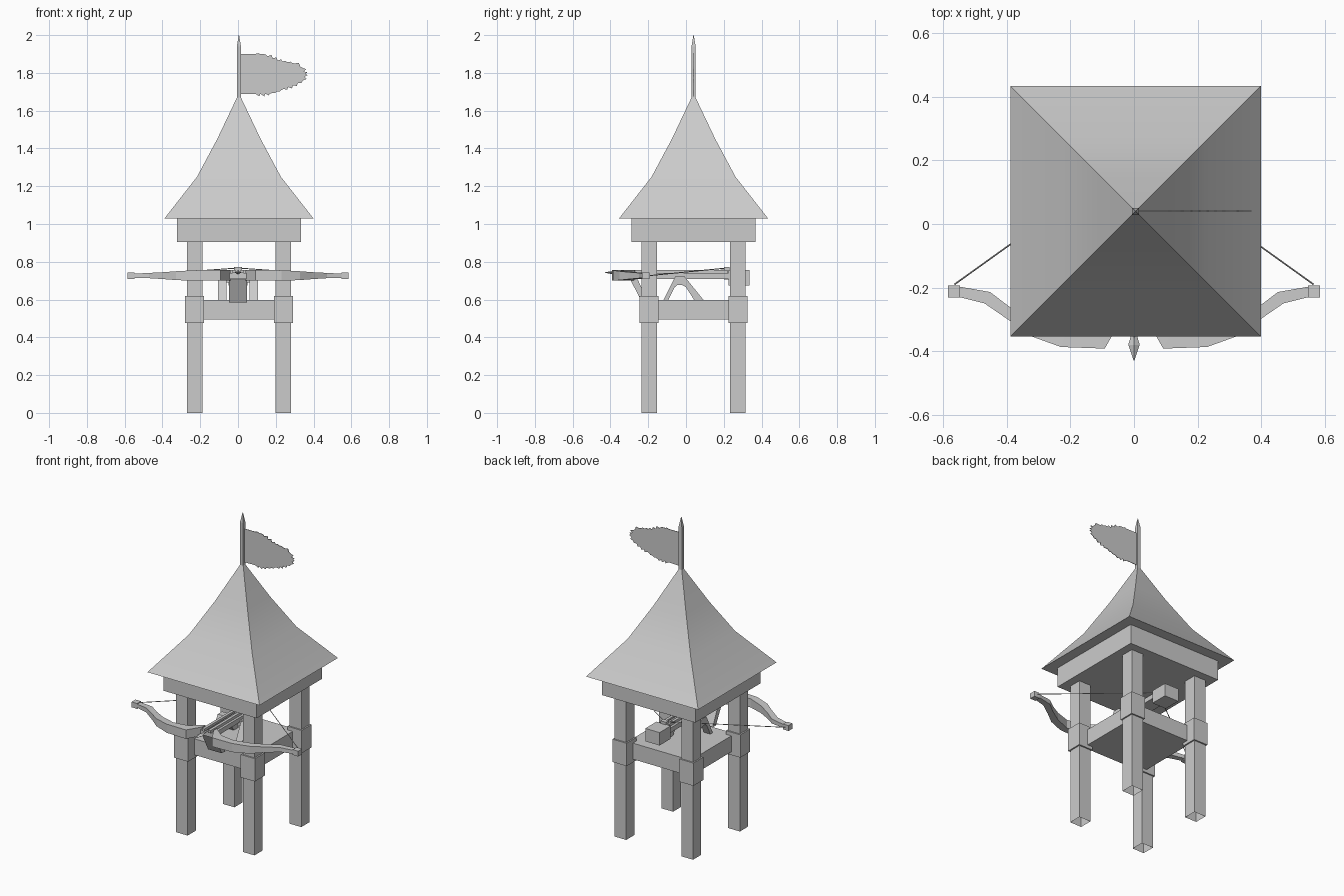
import bpy, bmesh, math, random
from mathutils import Vector

random.seed(4)
if "Cube" in bpy.data.objects:
    bpy.data.objects.remove(bpy.data.objects["Cube"])

GREY = (0.6, 0.6, 0.6, 1)
mat = bpy.data.materials.new("plain grey")
mat.use_nodes = True
mat.diffuse_color = GREY
mat.node_tree.nodes["Principled BSDF"].inputs["Base Color"].default_value = GREY
CX, CY = 0.005, 0.04          # tower axis


def finish(name, bm, smooth=False):
    bmesh.ops.recalc_face_normals(bm, faces=bm.faces)
    me = bpy.data.meshes.new(name)
    bm.to_mesh(me)
    bm.free()
    me.materials.append(mat)
    ob = bpy.data.objects.new(name, me)
    bpy.context.collection.objects.link(ob)
    if smooth:
        bpy.ops.object.select_all(action='DESELECT')
        ob.select_set(True)
        bpy.context.view_layer.objects.active = ob
        bpy.ops.object.shade_smooth_by_angle(angle=math.radians(35))
    return ob


def box(name, x, y, z, open_bottom=False):
    bm = bmesh.new()
    bmesh.ops.create_cube(bm, size=1)
    for v in bm.verts:
        v.co = Vector([a + (c + 0.5) * (b - a) for c, (a, b) in zip(v.co, (x, y, z))])
    if open_bottom:
        low = [f for f in bm.faces if f.calc_center_median().z < z[0] + 1e-5]
        bmesh.ops.delete(bm, geom=low, context='FACES_ONLY')
    return finish(name, bm)


def cbox(name, x, y, h, z, open_bottom=False):
    return box(name, (x - h, x + h), (y - h, y + h), z, open_bottom)


def loft(name, rings, smooth=False):
    """Skin a list of equal-sized rings of points and cap the ends."""
    bm = bmesh.new()
    rows = [[bm.verts.new(p) for p in r] for r in rings]
    n = len(rows[0])
    for a, b in zip(rows, rows[1:]):
        for i in range(n):
            bm.faces.new((a[i], a[(i + 1) % n], b[(i + 1) % n], b[i]))
    bm.faces.new(rows[0])
    bm.faces.new(rows[-1])
    return finish(name, bm, smooth)


def square(h, z):
    return [(CX + sx * h, CY + sy * h, z) for sx, sy in ((-1, -1), (1, -1), (1, 1), (-1, 1))]


def plate(name, pts, x0, x1):
    """Side profile (y, z) extruded across x."""
    return loft(name, [[(x, y, z) for y, z in pts] for x in (x0, x1)])


# Posts with collars
for sx, side in ((-1, "right"), (1, "left")):
    for sy, end in ((-1, "front"), (1, "back")):
        x, y = CX + sx * 0.235, CY + sy * 0.235
        cbox(f"{end}_{side}_post", x, y, 0.041, (0, 0.91), True)
        cbox(f"{end}_{side}_collar", x, y, 0.05, (0.475, 0.62))

# Deck, eaves beam, swept roof, flagpole
cbox("deck", CX, CY, 0.222, (0.495, 0.597))
cbox("eaves_beam", CX, CY, 0.328, (0.905, 1.035))
loft("roof", [square(h, z) for h, z in
              ((0.394, 1.03), (0.222, 1.25), (0.115, 1.45), (0.008, 1.675))], True)
loft("flagpole", [square(h, z) for h, z in ((0.011, 1.65), (0.011, 1.94), (0.001, 2.0))])

# Ragged pennant
top = [(0.015, 1.9), (0.13, 1.9), (0.21, 1.865), (0.30, 1.85), (0.345, 1.825)]
bottom = [(0.345, 1.76), (0.29, 1.735), (0.23, 1.71), (0.17, 1.69), (0.015, 1.687)]


def ragged(line, sign):
    out = []
    for (xa, za), (xb, zb) in zip(line, line[1:]):
        steps = max(2, round(abs(xb - xa) / 0.013))
        for i in range(steps):
            t = i / steps
            x = xa + (xb - xa) * t
            rag = random.uniform(0.003, 0.014) * (i % 2) if x > 0.08 else 0
            out.append((x + rag * 0.6, za + (zb - za) * t + sign * rag))
    return out + [line[-1]]


tip = [(0.362, 1.82), (0.348, 1.808), (0.368, 1.803), (0.357, 1.795),
       (0.37, 1.788), (0.352, 1.78), (0.363, 1.768)]
outline = ragged(top, 1) + tip + ragged(bottom, -1)
bm = bmesh.new()
bm.faces.new([bm.verts.new((x, CY, z)) for x, z in outline])
ext = bmesh.ops.extrude_face_region(bm, geom=bm.faces[:])
for v in [g for g in ext["geom"] if isinstance(g, bmesh.types.BMVert)]:
    v.co.y += 0.003
bmesh.ops.triangulate(bm, faces=[f for f in bm.faces if len(f.verts) > 4])
finish("pennant", bm)

# Bow arms: outer and inner plan points with bottom and top heights
ARM = [((0.04, -0.30), (0.04, -0.27), 0.70, 0.755),
       ((0.092, -0.392), (0.12, -0.335), 0.70, 0.757),
       ((0.23, -0.387), (0.215, -0.345), 0.70, 0.755),
       ((0.327, -0.352), (0.31, -0.31), 0.703, 0.75),
       ((0.39, -0.305), (0.387, -0.264), 0.708, 0.745),
       ((0.47, -0.25), (0.453, -0.214), 0.713, 0.741),
       ((0.55, -0.23), (0.55, -0.197), 0.715, 0.737)]


def rod(name, a, b, r):
    a, b = Vector(a), Vector(b)
    d = (b - a).normalized()
    u = d.cross(Vector((0, 0, 1))).normalized() * r
    w = d.cross(u)
    return loft(name, [[p + u, p + w, p - u, p - w] for p in (a, b)])


for s, side in ((-1, "right"), (1, "left")):
    loft(f"{side}_bow_arm", [[(s * o[0], o[1], lo), (s * i[0], i[1], lo),
                              (s * i[0], i[1], hi), (s * o[0], o[1], hi)]
                             for o, i, lo, hi in ARM])
    box(f"{side}_bow_tip", sorted((s * 0.547, s * 0.586)), (-0.232, -0.193), (0.708, 0.742))
    rod(f"{side}_bowstring", (s * 0.565, -0.19, 0.727), (0, 0.215, 0.767), 0.0025)
    # Arched trestle under the stock
    trestle = [(-0.12, 0.595), (-0.055, 0.725), (-0.01, 0.725), (0.095, 0.595), (0.045, 0.595),
               (0.0, 0.665), (-0.02, 0.677), (-0.045, 0.677), (-0.06, 0.665), (-0.095, 0.595)]
    x0, x1 = sorted((s * 0.06, s * 0.105))
    # Split into quads along the arch so the caps stay clean
    bm_legs = [trestle[0:2] + trestle[8:10], trestle[1:3] + trestle[5:9], trestle[2:6]]
    for part, pts in zip(("front_leg", "crown", "back_leg"), bm_legs):
        plate(f"{side}_trestle_{part}", pts, x0, x1)

# Stock, rails, brace, trigger and counterweight
box("stock", (-0.045, 0.045), (-0.31, 0.23), (0.71, 0.74))
for s, side in ((-1, "right"), (1, "left")):
    box(f"{side}_rail", sorted((s * 0.012, s * 0.03)), (-0.32, 0.22), (0.74, 0.757))
box("trestle_axle", (-0.105, 0.105), (-0.05, -0.015), (0.69, 0.72))
plate("front_brace", [(-0.295, 0.705), (-0.255, 0.705), (-0.2, 0.585), (-0.232, 0.585)], -0.048, 0.048)
box("trigger", (-0.02, 0.02), (0.2, 0.23), (0.705, 0.773))
box("counterweight", (-0.05, 0.05), (0.225, 0.337), (0.675, 0.757))

# Bolt with a diamond head
rod("bolt_shaft", (0, 0.2, 0.752), (0, -0.36, 0.745), 0.006)
loft("bolt_head", [[(r, y, 0.743), (0, y, 0.743 + r * 0.6), (-r, y, 0.743), (0, y, 0.743 - r * 0.6)]
                   for r, y in ((0.006, -0.34), (0.018, -0.38), (0.001, -0.43))])
